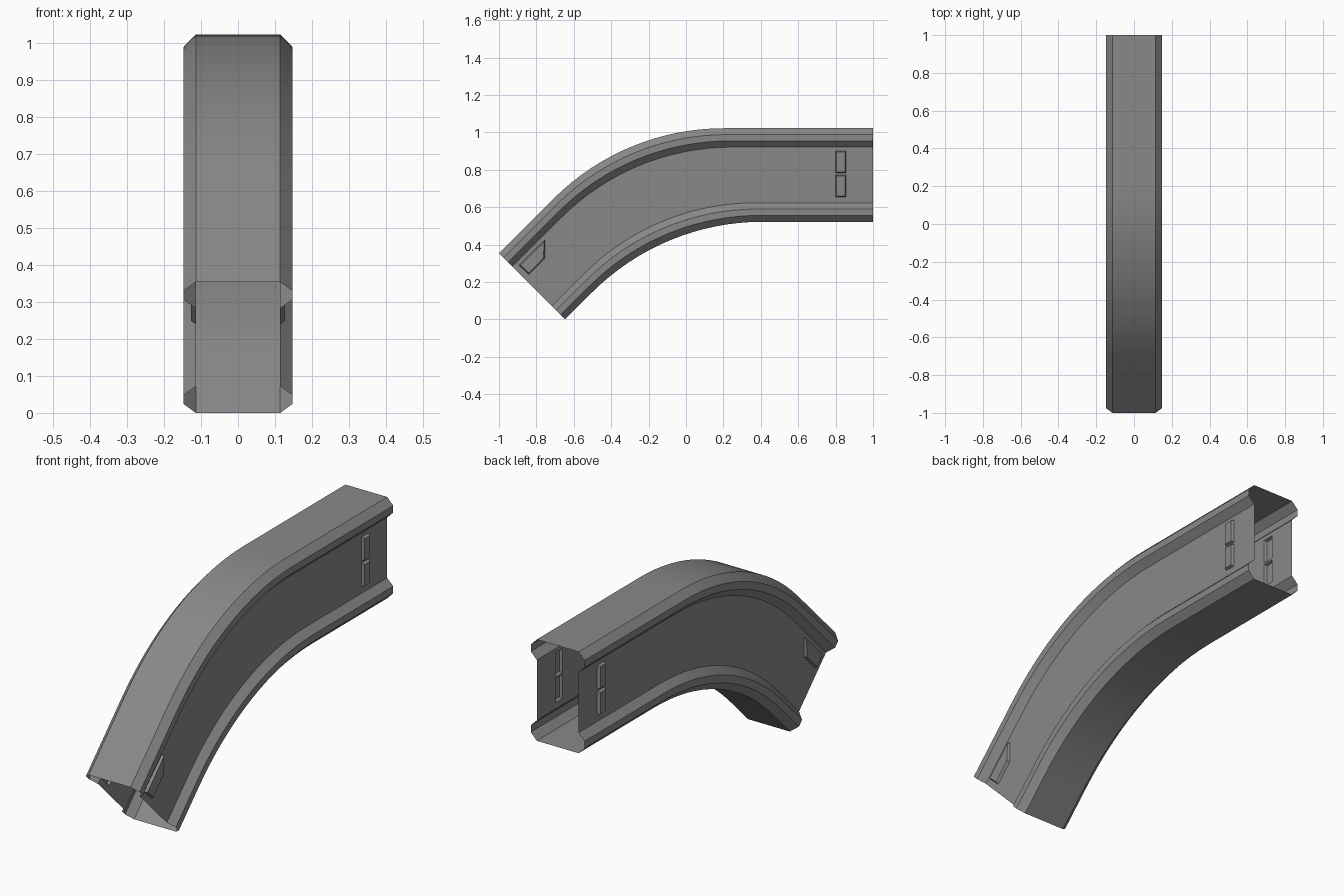
import bpy, bmesh, math
from mathutils import Vector

cube = bpy.data.objects.get("Cube")
if cube:
    bpy.data.objects.remove(cube, do_unlink=True)

TOP, DEPTH, RADIUS, STEPS = 1.022, 0.5, 1.29, 16
SLOPE = math.radians(45)
END_Z = DEPTH * math.cos(SLOPE)

steel = bpy.data.materials.new("grey_steel")
steel.use_nodes = True
grey = (0.25, 0.25, 0.25, 1)
steel.diffuse_color = grey
steel.node_tree.nodes["Principled BSDF"].inputs["Base Color"].default_value = grey

# Half section as (half width, depth below the top): flange, web, flange
upper = [(0.114, 0), (0.147, 0.034), (0.147, 0.068), (0.114, 0.101)]
half = upper + [(x, DEPTH - d) for x, d in reversed(upper)]
section = half + [(-x, d) for x, d in reversed(half)]


def rail(x, d):
    """One long edge: level run, arc of constant radius, sloping run."""
    y_end, z_end = -1 + d * math.sin(SLOPE), END_Z - d * math.cos(SLOPE)
    z_top = TOP - d
    # where the level line meets the slope, then step back to the arc start
    corner = y_end + (z_top - z_end) / math.tan(SLOPE)
    start = corner + RADIUS * math.tan(SLOPE / 2)
    pts = [Vector((x, 1, z_top))]
    for i in range(STEPS + 1):
        a = SLOPE * i / STEPS
        pts.append(Vector((x, start - RADIUS * math.sin(a),
                           z_top - RADIUS * (1 - math.cos(a)))))
    pts.append(Vector((x, y_end, z_end)))
    return pts


# Open-ended duct skin
bm = bmesh.new()
rails = [[bm.verts.new(p) for p in rail(x, d)] for x, d in section]
for a, b in zip(rails, rails[1:] + rails[:1]):
    for i in range(len(a) - 1):
        bm.faces.new((a[i], b[i], b[i + 1], a[i + 1]))
bmesh.ops.recalc_face_normals(bm, faces=bm.faces)
bm.normal_update()
if max(bm.faces, key=lambda f: f.calc_center_median().z).normal.z < 0:
    bmesh.ops.reverse_faces(bm, faces=bm.faces)


def press_panel(corners):
    """Press a raised panel outward in both webs, outlined by (y, z) corners."""
    pts = [Vector((0, y, z)) for y, z in corners]
    centre = sum(pts, Vector()) / len(pts)
    planes = []
    for p, q in zip(pts, pts[1:] + pts[:1]):
        n = (q - p).cross(Vector((1, 0, 0))).normalized()
        planes.append((p, n if n.dot(centre - p) > 0 else -n))

    def is_web(f):
        return abs(f.normal.x) > 0.99 and abs(f.calc_center_median().x) < 0.12

    def inside(f):
        c = f.calc_center_median()
        return is_web(f) and all(n.dot(c - p) > 0 for p, n in planes)

    # cut only the web faces near the panel
    for p, n in planes:
        faces = [f for f in bm.faces if is_web(f)
                 and min(v.co.y for v in f.verts) < centre.y < max(v.co.y for v in f.verts)]
        geom = set(faces)
        for f in faces:
            geom.update(f.edges)
            geom.update(f.verts)
        bmesh.ops.bisect_plane(bm, geom=list(geom), plane_co=p, plane_no=n, dist=1e-5)
    bm.normal_update()
    bmesh.ops.inset_individual(bm, faces=[f for f in bm.faces if inside(f)],
                               thickness=0.008, depth=0.013)
    bm.normal_update()


# Two stacked panels at the back, one skewed panel at the front
for low, high in ((0.655, 0.772), (0.782, 0.9)):
    press_panel([(0.8, low), (0.855, low), (0.855, high), (0.8, high)])
press_panel([(-0.893, 0.29), (-0.84, 0.24), (-0.755, 0.325), (-0.755, 0.425)])

mesh = bpy.data.meshes.new("curved_duct")
bm.to_mesh(mesh)
bm.free()
duct = bpy.data.objects.new("curved_duct", mesh)
bpy.context.collection.objects.link(duct)
mesh.materials.append(steel)
bpy.context.view_layer.objects.active = duct
duct.select_set(True)
bpy.ops.object.shade_smooth_by_angle(angle=math.radians(25))
